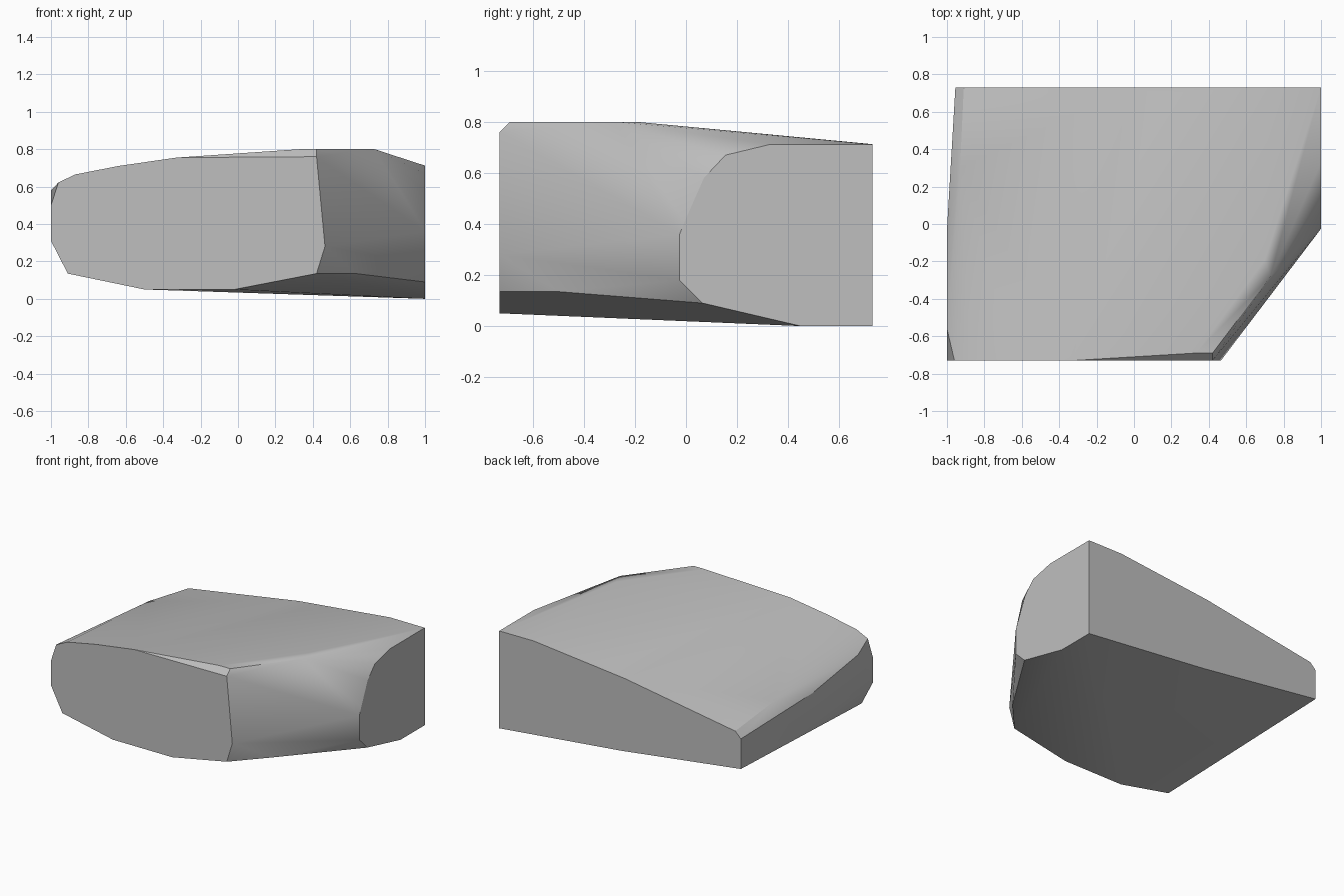
import bpy
import bmesh

default_cube = bpy.data.objects.get("Cube")
if default_cube:
    bpy.data.objects.remove(default_cube, do_unlink=True)

HALF_WIDTH, HALF_DEPTH = 1.0, 0.73


def make_material(name, colour):
    material = bpy.data.materials.new(name)
    material.use_nodes = True
    material.diffuse_color = colour
    shader = next(n for n in material.node_tree.nodes if n.type == "BSDF_PRINCIPLED")
    shader.inputs["Base Color"].default_value = colour
    return material


def profile_across(y, outline):
    """Place an (x, z) outline on a plane facing along y."""
    return [(x, y, z) for x, z in outline]


def profile_along(x, outline):
    """Place a (y, z) outline on a plane facing along x."""
    return [(x, y, z) for y, z in outline]


def make_hull(name, points, material):
    """Wrap a tight convex skin around the given sections."""
    mesh = bpy.data.meshes.new(name)
    bm = bmesh.new()
    for point in points:
        bm.verts.new(point)
    result = bmesh.ops.convex_hull(bm, input=bm.verts)
    unused = [g for g in set(result["geom_interior"] + result["geom_unused"])
              if isinstance(g, bmesh.types.BMVert) and g.is_valid]
    bmesh.ops.delete(bm, geom=unused, context="VERTS")
    bmesh.ops.dissolve_limit(bm, angle_limit=0.01, verts=bm.verts, edges=bm.edges)
    bmesh.ops.recalc_face_normals(bm, faces=bm.faces)
    bm.to_mesh(mesh)
    bm.free()
    mesh.materials.append(material)
    obj = bpy.data.objects.new(name, mesh)
    bpy.context.collection.objects.link(obj)
    return obj


# Flat front end, an elongated rounded outline
front_end = profile_across(-HALF_DEPTH, [
    (-1, .5), (-1, .31), (-.91, .135), (-.5, .05), (-.02, .05), (.42, .135),
    (.465, .28), (.42, .76), (-.33, .755), (-.64, .71), (-.87, .665), (-.96, .622)])

# Flat back end, a wedge tapering to one side
back_end = profile_across(HALF_DEPTH, [
    (1, 0), (1, .712), (.72, .713), (-.02, .635), (-.91, .49),
    (-.955, .445), (-.955, .225), (.01, .1)])

# Flat side end with a rounded front edge
side_end = profile_along(HALF_WIDTH, [
    (.45, 0), (.065, .09), (-.025, .18), (-.025, .36), (-.005, .41),
    (.07, .58), (.155, .67), (.33, .712)])

# Raised crown and its chamfer
crown = [(.33, -.69, .8), (.42, -.69, .8), (.73, -.28, .8), (.7, -.19, .8), (.15, .7, .66)]

# Gentle bulges on the narrow side and the lower diagonal edge
bulges = [(-1, -.56, .58), (-1, -.03, .5), (-1, -.03, .33), (-.93, .3, .555), (.63, -.5, .135)]

stone = make_material("plain grey", (.52, .52, .52, 1))
block = make_hull("rounded_wedge_block", front_end + back_end + side_end + crown + bulges, stone)

# Soft shading over shallow facets, crisp rims
bpy.ops.object.select_all(action="DESELECT")
block.select_set(True)
bpy.context.view_layer.objects.active = block
bpy.ops.object.shade_smooth_by_angle()
